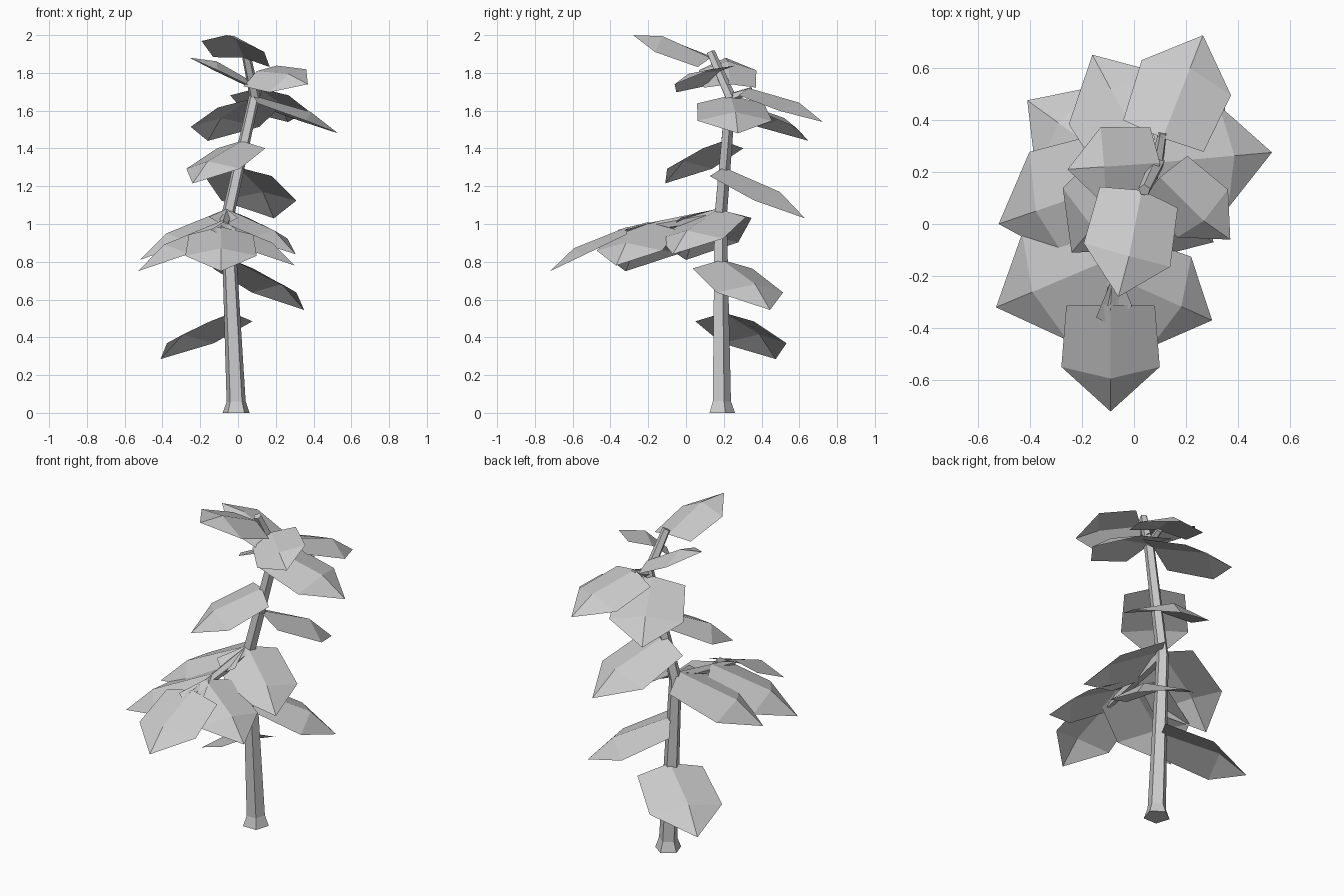
import bpy, bmesh, math
from mathutils import Vector, Matrix

cube = bpy.data.objects.get("Cube")
if cube:
    bpy.data.objects.remove(cube)

grey = bpy.data.materials.new("soft_grey")
grey.use_nodes = True
colour = (0.6, 0.6, 0.6, 1)
grey.diffuse_color = colour
grey.node_tree.nodes["Principled BSDF"].inputs["Base Color"].default_value = colour


def finish(name, bm):
    mesh = bpy.data.meshes.new(name)
    bm.to_mesh(mesh)
    bm.free()
    mesh.materials.append(grey)
    obj = bpy.data.objects.new(name, mesh)
    bpy.context.collection.objects.link(obj)
    return obj


def tube(name, path, radii, sides=5):
    """Faceted stem swept along a path, with a flat side to the front."""
    pts = [Vector(p) for p in path]
    bm = bmesh.new()
    rings = []
    for i, (p, r) in enumerate(zip(pts, radii)):
        if i == 0 and name == "trunk":
            axis = Vector((0, 0, 1))
        else:
            axis = (pts[min(i + 1, len(pts) - 1)] - pts[max(i - 1, 0)]).normalized()
        turn = Vector((0, 0, 1)).rotation_difference(axis)
        ring = []
        for k in range(sides):
            a = math.pi / 2 + k * math.tau / sides
            ring.append(bm.verts.new(p + turn @ Vector((r * math.cos(a), r * math.sin(a), 0))))
        rings.append(ring)
    for low, high in zip(rings, rings[1:]):
        for k in range(sides):
            n = (k + 1) % sides
            bm.faces.new((low[k], low[n], high[n], high[k]))
    bm.faces.new(rings[0][::-1])
    bm.faces.new(rings[-1])
    return finish(name, bm)


def leaf(name, base, tip, roll=0):
    """Folded leaf: two quads and two tip triangles either side of a ridge."""
    base, tip = Vector(base), Vector(tip)
    along = tip - base
    size = along.length
    side = along.cross(Vector((0, 0, 1))).normalized()
    side = Matrix.Rotation(math.radians(roll), 3, along) @ side
    up = side.cross(along).normalized()

    bm = bmesh.new()

    def vert(t, across, lift):
        return bm.verts.new(base + along * t + (side * across + up * lift) * size)

    root, ridge, point = vert(0, 0, 0), vert(0.64, 0, 0.09), vert(1, 0, 0)
    for s in (-1, 1):
        heel, cheek = vert(0.05, s * 0.36, -0.07), vert(0.6, s * 0.4, -0.03)
        for loop in ((root, heel, cheek, ridge), (ridge, cheek, point)):
            bm.faces.new(loop if s > 0 else loop[::-1])
    bmesh.ops.recalc_face_normals(bm, faces=bm.faces)
    bm.normal_update()
    if sum(f.normal.z for f in bm.faces) < 0:
        bmesh.ops.reverse_faces(bm, faces=bm.faces)
    return finish(name, bm)


# Stem with a flared foot, bending at each fork
tube("trunk",
     [(-0.01, 0.185, 0), (-0.01, 0.185, 0.06), (-0.055, 0.18, 1.04), (0.09, 0.235, 1.69)],
     [0.075, 0.053, 0.036, 0.03])
tube("top_branch", [(0.09, 0.235, 1.67), (0.04, 0.13, 1.91)], [0.03, 0.024])
tube("back_twig", [(0.09, 0.235, 1.67), (0.11, 0.35, 1.71)], [0.024, 0.018])
tube("front_branch", [(-0.055, 0.19, 1.05), (-0.09, -0.33, 0.96)], [0.034, 0.018])

# Leaves: root position, tip position, roll
leaves = {
    "lowest_right_leaf": ((-0.03, 0.2, 0.53), (-0.41, 0.475, 0.285), 0),
    "lowest_left_leaf": ((-0.03, 0.19, 0.81), (0.35, 0.445, 0.545), 0),
    "middle_right_leaf": ((-0.06, 0.16, 1.08), (-0.52, 0, 0.81), 0),
    "middle_left_leaf": ((-0.06, 0.17, 1.08), (0.305, -0.07, 0.84), 0),
    "branch_right_leaf": ((-0.08, -0.13, 1.02), (-0.53, -0.32, 0.75), 0),
    "branch_left_leaf": ((-0.08, -0.2, 1.01), (0.30, -0.37, 0.78), 0),
    "branch_end_leaf": ((-0.09, -0.31, 0.985), (-0.09, -0.72, 0.75), 0),
    "back_left_leaf": ((0, 0.2, 1.3), (0.19, 0.63, 1.03), 0),
    "front_right_leaf": ((0.02, 0.2, 1.44), (-0.24, -0.11, 1.215), 0),
    "upper_back_leaf": ((0.06, 0.24, 1.66), (-0.16, 0.65, 1.44), 0),
    "upper_left_leaf": ((0.08, 0.235, 1.68), (0.53, 0.275, 1.48), 0),
    "twig_leaf": ((0.11, 0.33, 1.72), (0.265, 0.725, 1.54), 0),
    "crown_right_leaf": ((0.1, 0.235, 1.74), (-0.255, 0.21, 1.88), 0),
    "crown_left_leaf": ((0.1, 0.18, 1.81), (0.37, -0.06, 1.74), 25),
    "top_leaf": ((0.03, 0.13, 1.88), (-0.06, -0.28, 2.0), -10),
}
for name, (base, tip, roll) in leaves.items():
    leaf(name, base, tip, roll)
